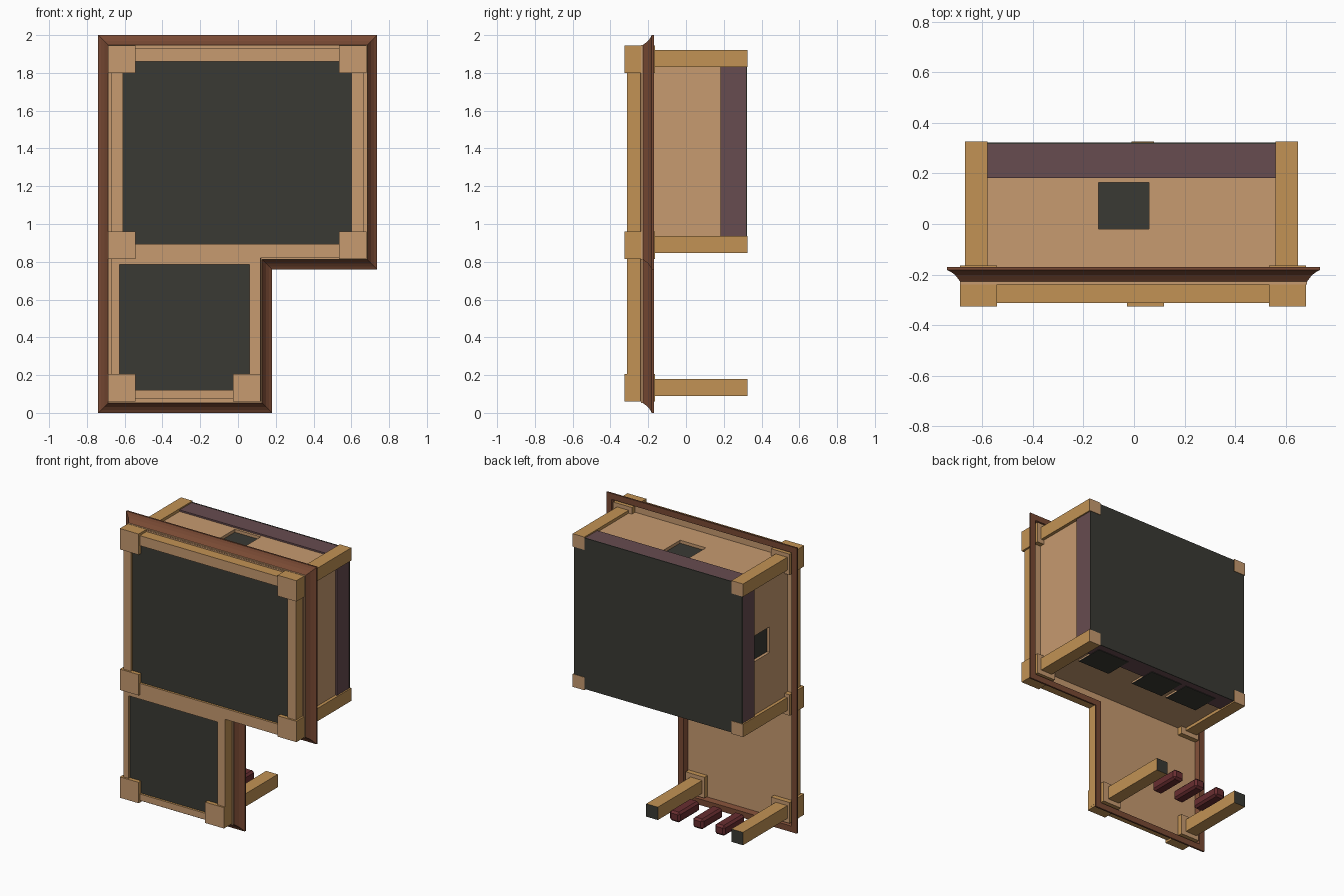
import bpy, bmesh
from mathutils import Vector

if "Cube" in bpy.data.objects:
    bpy.data.objects.remove(bpy.data.objects["Cube"])


def mat(name, c):
    m = bpy.data.materials.new(name)
    m.diffuse_color = (*c, 1)
    m.use_nodes = True
    m.node_tree.nodes["Principled BSDF"].inputs["Base Color"].default_value = m.diffuse_color
    return m


TAN = mat("tan_wood", (0.57, 0.325, 0.16))
GOLD = mat("golden_wood", (0.54, 0.29, 0.09))
BROWN = mat("brown_moulding", (0.19, 0.068, 0.034))
PURPLE = mat("plum_band", (0.136, 0.072, 0.08))
DARK = mat("dark_panel", (0.042, 0.042, 0.034))
RED = mat("dark_red", (0.14, 0.027, 0.03))


def finish(name, bm, mats, rule=None):
    bmesh.ops.recalc_face_normals(bm, faces=bm.faces)
    bm.normal_update()
    for f in bm.faces:
        f.material_index = rule(f) if rule else 0
    me = bpy.data.meshes.new(name)
    bm.to_mesh(me)
    bm.free()
    for m in mats:
        me.materials.append(m)
    ob = bpy.data.objects.new(name, me)
    bpy.context.collection.objects.link(ob)
    return ob


def box(name, x0, x1, y0, y1, z0, z1, mats, rule=None):
    bm = bmesh.new()
    bmesh.ops.create_cube(bm, size=1)
    for v in bm.verts:
        v.co = Vector((x0 + (v.co.x + .5) * (x1 - x0),
                       y0 + (v.co.y + .5) * (y1 - y0),
                       z0 + (v.co.z + .5) * (z1 - z0)))
    return finish(name, bm, mats, rule)


# front and back faces of timber are tan, the long sides golden
def timber(f):
    return 0 if abs(f.normal.y) > .5 else 1


# L-shaped outline, shrunk inwards by o
def outline(o):
    return [(-.74 + o, o), (.18 - o, o), (.18 - o, .76 + o),
            (.737 - o, .76 + o), (.737 - o, 2 - o), (-.74 + o, 2 - o)]


# flared moulding swept round the outline
profile = [(0, -.17), (0, -.182), (.016, -.19), (.032, -.202),
           (.046, -.22), (.06, -.24), (.055, -.20), (.042, -.17)]
bm = bmesh.new()
rings = [[bm.verts.new((x, y, z)) for x, z in outline(o)] for o, y in profile]
for a, b in zip(rings, rings[1:] + rings[:1]):
    for i in range(6):
        j = (i + 1) % 6
        bm.faces.new((a[i], a[j], b[j], b[i]))
finish("moulding", bm, [BROWN])

# L-shaped backing board
bm = bmesh.new()
face = bm.faces.new([bm.verts.new((x, -.239, z)) for x, z in outline(.052)])
ext = bmesh.ops.extrude_face_region(bm, geom=[face])
for v in ext["geom"]:
    if isinstance(v, bmesh.types.BMVert):
        v.co.y = -.2
finish("backing_board", bm, [TAN])

# corner blocks
for i, (x, z) in enumerate([(-.688, 1.8), (.535, 1.8), (-.688, .815),
                            (.535, .815), (-.688, .06), (-.027, .06)]):
    box(f"corner_block_{i}", x, x + .146, -.326, -.165, z, z + .146,
        [TAN, GOLD], timber)

# front frame rails
rails = {"top": (-.67, .67, 1.86, 1.93), "middle": (-.67, .67, .82, .895),
         "lower_header": (-.67, .12, .785, .82), "bottom": (-.67, .12, .075, .12),
         "upper_left": (-.67, -.61, .895, 1.86), "upper_right": (.602, .668, .895, 1.86),
         "lower_left": (-.67, -.628, .12, .785), "lower_right": (.062, .12, .12, .785)}
for n, (x0, x1, z0, z1) in rails.items():
    box(n + "_rail", x0, x1, -.313, -.235, z0, z1, [TAN, GOLD], timber)

# dark front panels
box("upper_front_panel", -.611, .603, -.298, -.238, .894, 1.861, [DARK])
box("lower_front_panel", -.629, .063, -.298, -.238, .119, .786, [DARK])

# posts running backwards; the lower pair have dark ends
for n, x in (("left", -.67), ("right", .56)):
    for h, z in (("top", 1.83), ("mid", .847)):
        box(f"{n}_{h}_post", x, x + .09, -.2, .326, z, z + .09, [TAN, GOLD], timber)
for n, x in (("left", -.67), ("right", -.01)):
    box(f"{n}_low_post", x, x + .09, -.2, .326, .09, .18, [DARK, GOLD], timber)

# rear cabinet with square pockets in the top and left side
cab = box("cabinet", -.648, .628, -.205, .19, .868, 1.9, [TAN])
pockets = [(-.14, .06, -.02, .165, 1.875, 1.95), (-.7, -.623, 0, .17, 1.31, 1.49)]
for i, p in enumerate(pockets):
    cut = box(f"pocket_cutter_{i}", *p, [TAN])
    cut.hide_render = True
    cut.hide_set(True)
    mod = cab.modifiers.new("pocket", "BOOLEAN")
    mod.operation, mod.object, mod.solver = "DIFFERENCE", cut, "EXACT"
box("top_pocket_floor", -.14, .06, -.02, .165, 1.873, 1.879, [DARK])
box("side_pocket_floor", -.627, -.621, 0, .17, 1.31, 1.49, [DARK])

# plum band and dark back sheet
box("plum_band", -.66, .64, .182, .318, .857, 1.911, [PURPLE])
box("back_panel", -.662, .642, .317, .323, .855, 1.913, [DARK])

# dark plates under the cabinet
for i, x in enumerate((.40, -.05, -.34)):
    box(f"underside_plate_{i}", x - .125, x + .125, .07, .27, .853, .859, [DARK])
    box(f"underside_plate_back_{i}", x - .125, x + .125, .07, .182, .857, .87, [TAN])

# red bars between the lower posts, chamfered at the edges
for i, x in enumerate((-.125, -.305, -.475)):
    bar = box(f"red_bar_{i}", x - .04, x + .04, .08, .31, .1, .172, [RED])
    mod = bar.modifiers.new("chamfer", "BEVEL")
    mod.width, mod.segments = .014, 1
